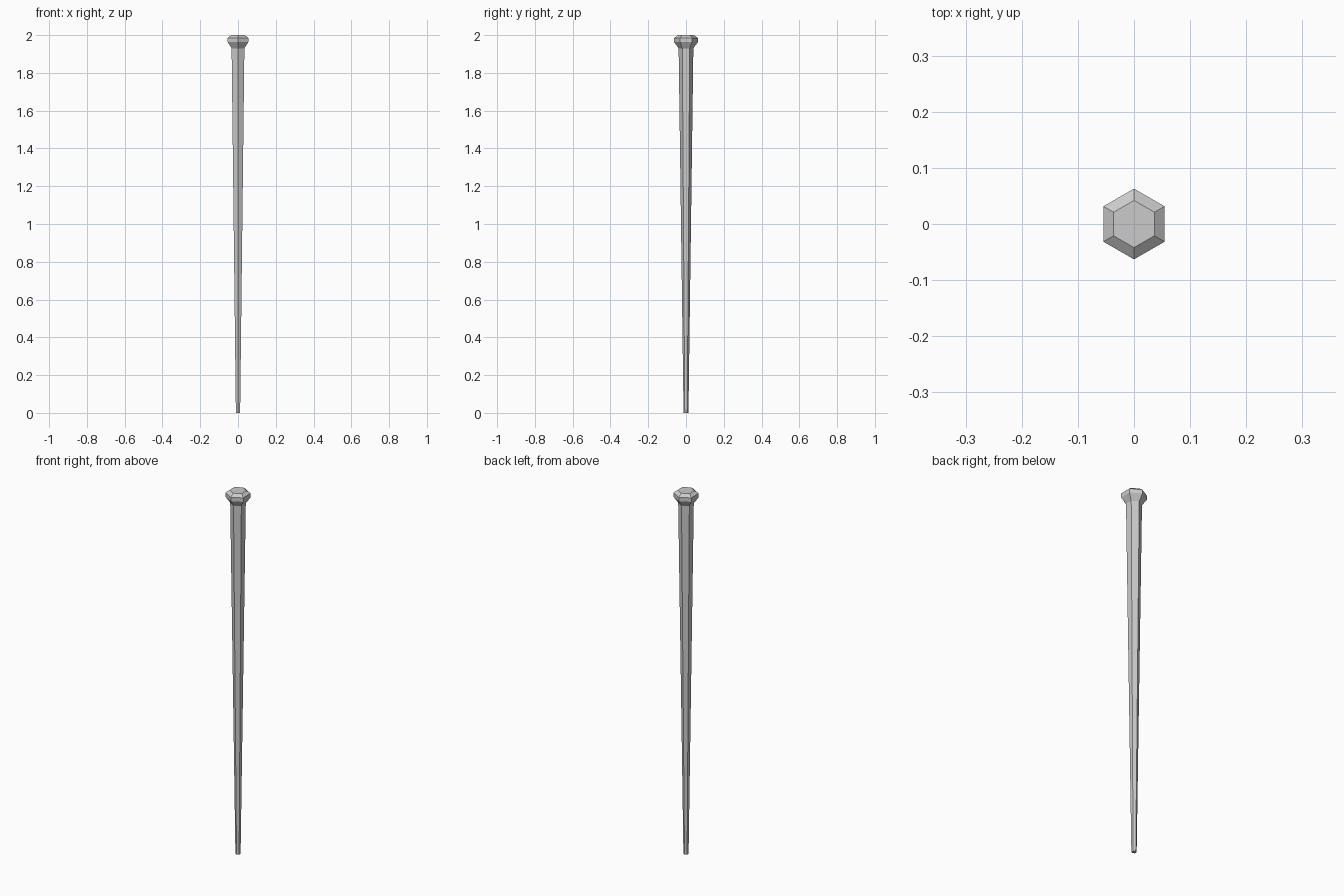
import bpy, bmesh
from math import cos, sin, pi

if "Cube" in bpy.data.objects:
    bpy.data.objects.remove(bpy.data.objects["Cube"])

SIDES = 6


def lathe(name, profile):
    """Closed flat-faced hexagonal solid from (radius, height) rings, corners on +-y."""
    bm = bmesh.new()
    rings = []
    for r, z in profile:
        angles = [pi / 2 + 2 * pi * i / SIDES for i in range(SIDES)]
        rings.append([bm.verts.new((r * cos(a), r * sin(a), z)) for a in angles])
    for low, high in zip(rings, rings[1:]):
        for i in range(SIDES):
            j = (i + 1) % SIDES
            bm.faces.new((low[i], low[j], high[j], high[i]))
    bm.faces.new(rings[0][::-1])
    bm.faces.new(rings[-1])
    mesh = bpy.data.meshes.new(name)
    bm.to_mesh(mesh)
    bm.free()
    obj = bpy.data.objects.new(name, mesh)
    bpy.context.collection.objects.link(obj)
    return obj


# Tapered shaft, flared collar and bevelled head in one continuous profile
lathe("tapered_spike", [
    (0.013, 0.0),     # blunt tip
    (0.039, 1.93),    # top of shaft
    (0.063, 1.963),   # flare under head
    (0.063, 1.985),   # head rim
    (0.042, 2.0),     # bevelled top
])
